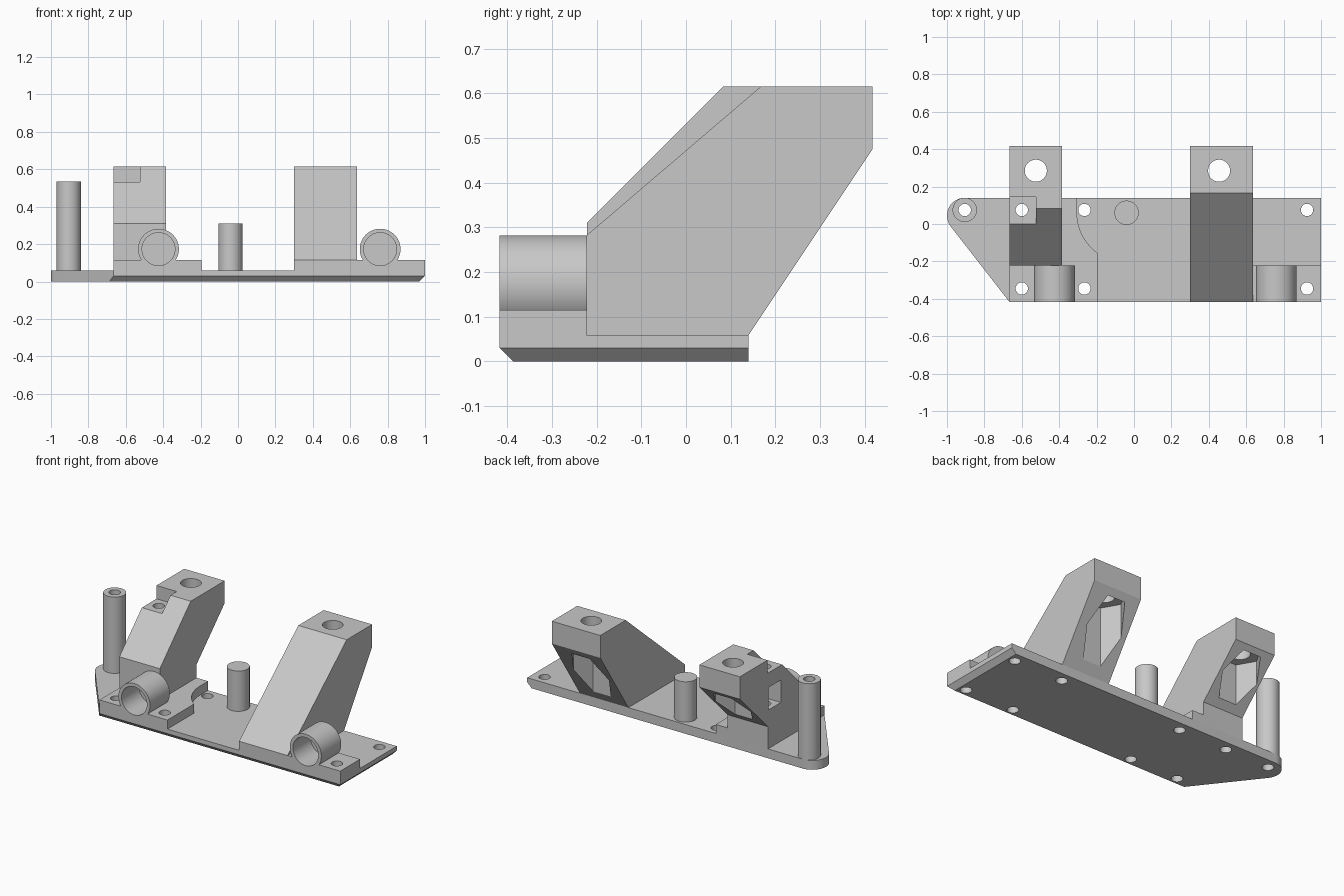
import bpy, bmesh, math
from mathutils import Matrix

if "Cube" in bpy.data.objects:
    bpy.data.objects.remove(bpy.data.objects["Cube"])

grey = bpy.data.materials.new("plain grey")
grey.diffuse_color = (0.58, 0.58, 0.58, 1)
grey.use_nodes = True
grey.node_tree.nodes["Principled BSDF"].inputs["Base Color"].default_value = grey.diffuse_color


def finish(name, bm):
    bmesh.ops.recalc_face_normals(bm, faces=bm.faces[:])
    mesh = bpy.data.meshes.new(name)
    bm.to_mesh(mesh)
    bm.free()
    mesh.materials.append(grey)
    ob = bpy.data.objects.new(name, mesh)
    bpy.context.collection.objects.link(ob)
    return ob


def loft(name, rings):
    """Closed solid through rings of equal point count."""
    bm = bmesh.new()
    vs = [[bm.verts.new(p) for p in r] for r in rings]
    n = len(vs[0])
    for a, b in zip(vs, vs[1:]):
        for i in range(n):
            j = (i + 1) % n
            bm.faces.new((a[i], a[j], b[j], b[i]))
    bm.faces.new(vs[0])
    bm.faces.new(vs[-1])
    return finish(name, bm)


def prism_z(name, pts, z0, z1):
    return loft(name, [[(x, y, z) for x, y in pts] for z in (z0, z1)])


def prism_x(name, pts, x0, x1):
    return loft(name, [[(x, y, z) for y, z in pts] for x in (x0, x1)])


def rect(x0, x1, y0, y1):
    return [(x0, y0), (x1, y0), (x1, y1), (x0, y1)]


def arc(cx, cy, r, a0, a1, n):
    return [(cx + r * math.cos(math.radians(a0 + (a1 - a0) * i / n)),
             cy + r * math.sin(math.radians(a0 + (a1 - a0) * i / n))) for i in range(n + 1)]


def rod(name, x, y, r, z0, z1, n=40):
    return prism_z(name, arc(x, y, r, 0, 360 - 360 / n, n - 1), z0, z1)


def rod_y(name, x, z, r, y0, y1, n=48):
    pts = arc(x, z, r, 0, 360 - 360 / n, n - 1)
    return loft(name, [[(px, y, pz) for px, pz in pts] for y in (y0, y1)])


def combine(ob, others, op):
    """Apply boolean operations and remove the helpers."""
    for other in others:
        m = ob.modifiers.new("cut", 'BOOLEAN')
        m.operation, m.solver, m.object = op, 'EXACT', other
        bpy.ops.object.select_all(action='DESELECT')
        bpy.context.view_layer.objects.active = ob
        ob.select_set(True)
        bpy.ops.object.modifier_apply(modifier=m.name)
        bpy.data.objects.remove(other)


def cut(ob, *cutters):
    combine(ob, cutters, 'DIFFERENCE')


def screw_hole(x, y, z0=-0.1, z1=0.8):
    return rod("hole", x, y, 0.033, z0, z1, 32)


HOLE_X, HOLE_Y = (-0.6, -0.265, 0.586, 0.925), (-0.345, 0.075)

# Base plate with rounded left tip and chamfered lower front and right edges
outline = [(-0.665, -0.418), (1, -0.418), (1, 0.14)] + arc(-0.905, 0.045, 0.095, 90, 218, 16)
lower = [(-0.688, -0.388), (0.97, -0.388), (0.97, 0.14)] + outline[3:]
plate = loft("base_plate", [[(x, y, z) for x, y in o]
                            for o, z in ((lower, 0), (outline, 0.03), (outline, 0.058))])
cut(plate, screw_hole(-0.905, 0.075), *[screw_hole(x, y) for x in HOLE_X for y in HOLE_Y])

# Left pad with a curved relief around the pin, and its socket tube
left_pad = prism_z("left_pad", [(-0.665, 0.14), (-0.665, -0.418), (-0.195, -0.418)]
                   + arc(-0.04, 0.06, 0.265, 234.2, 180, 12) + [(-0.305, 0.14)], 0.058, 0.115)
combine(left_pad, [rod_y("tube", -0.425, 0.173, 0.109, -0.418, -0.222)], 'UNION')
cut(left_pad, rod_y("bore", -0.425, 0.173, 0.088, -0.5, -0.245),
    screw_hole(-0.6, -0.345), screw_hole(-0.6, 0.075), screw_hole(-0.265, -0.345))

# Right pad and its socket tube
right_pad = prism_z("right_pad", rect(0.635, 1, -0.418, -0.222), 0.058, 0.115)
combine(right_pad, [rod_y("tube", 0.76, 0.173, 0.109, -0.418, -0.222)], 'UNION')
cut(right_pad, rod_y("bore", 0.76, 0.173, 0.088, -0.5, -0.245), screw_hole(0.925, -0.345))


def rod_seat(x):
    """Round hole from the top and a hexagonal nut pocket beneath."""
    return (rod("rod_hole", x, 0.285, 0.059, 0.4, 0.8),
            rod("nut_pocket", x, 0.285, 0.122, 0.0, 0.49, 6))


# Left arm: upright, then leaning back, with a notch and a side nut slot
left_arm = prism_x("left_arm", [(-0.222, 0.115), (-0.222, 0.31), (0.083, 0.615), (0.418, 0.615),
                                (0.418, 0.475), (0.14, 0.197), (0.14, 0.115)], -0.665, -0.385)
cut(left_arm, *rod_seat(-0.525),
    prism_z("notch", rect(-0.8, -0.525, -0.1, 0.145), 0.532, 0.8),
    prism_z("nut_slot", rect(-0.8, -0.535, 0.013, 0.137), 0.30, 0.44),
    screw_hole(-0.6, 0.075))

# Right arm: long wedge leaning back
right_arm = prism_x("right_arm", [(-0.418, 0.058), (-0.418, 0.115), (0.167, 0.615), (0.418, 0.615),
                                  (0.418, 0.475), (0.14, 0.058)], 0.30, 0.635)
cut(right_arm, *rod_seat(0.455), *[screw_hole(0.586, y, 0, 0.12) for y in HOLE_Y])

# Tall hollow post and short solid pin
post = rod("hollow_post", -0.905, 0.075, 0.065, 0.058, 0.535)
cut(post, screw_hole(-0.905, 0.075))
pin = rod("short_pin", -0.04, 0.06, 0.065, 0.058, 0.31)

# Smooth the round walls, keep the edges crisp
for ob in (plate, left_pad, right_pad, left_arm, right_arm, post, pin):
    bpy.ops.object.select_all(action='DESELECT')
    bpy.context.view_layer.objects.active = ob
    ob.select_set(True)
    bpy.ops.object.shade_smooth_by_angle(angle=math.radians(30))
